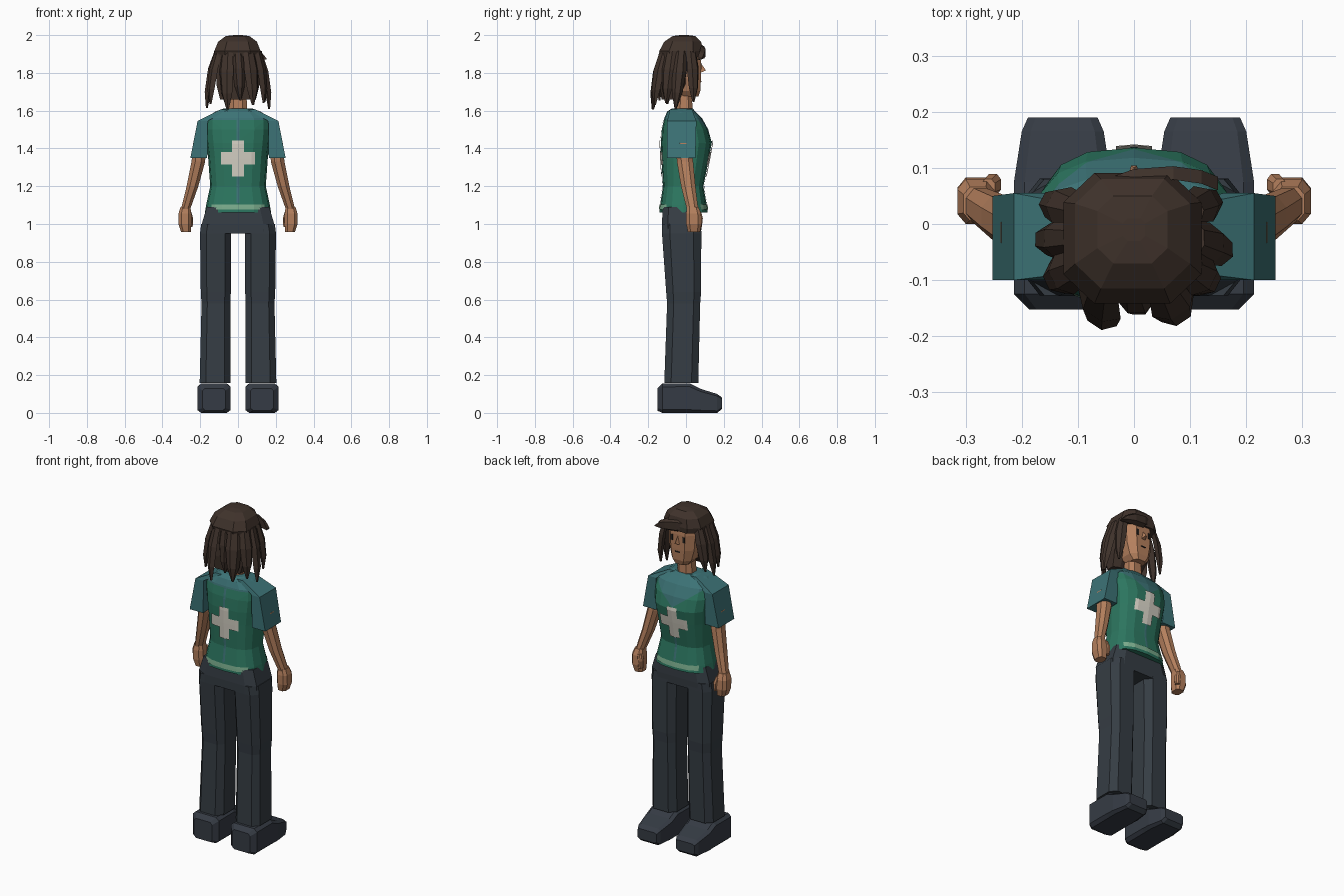
import bpy, bmesh, math
from mathutils import Vector
from mathutils.bvhtree import BVHTree

if "Cube" in bpy.data.objects:
    bpy.data.objects.remove(bpy.data.objects["Cube"])


def material(name, r, g, b):
    m = bpy.data.materials.new(name)
    m.diffuse_color = (r, g, b, 1)
    m.use_nodes = True
    m.node_tree.nodes["Principled BSDF"].inputs["Base Color"].default_value = m.diffuse_color
    return m


SKIN = material("skin", 0.46, 0.215, 0.11)
HAIR = material("dark brown", 0.05, 0.032, 0.024)
GREEN = material("vest green", 0.025, 0.18, 0.115)
TEAL = material("shirt teal", 0.045, 0.17, 0.18)
SLATE = material("trouser slate", 0.036, 0.046, 0.057)
SHOE = material("shoe slate", 0.036, 0.044, 0.058)
WHITE = material("off white", 0.66, 0.63, 0.55)
PALE = material("pale green", 0.2, 0.42, 0.27)
DARK = material("eye dark", 0.02, 0.017, 0.015)


def finish(name, bm, *mats):
    me = bpy.data.meshes.new(name)
    bm.to_mesh(me)
    bm.free()
    for m in mats:
        me.materials.append(m)
    ob = bpy.data.objects.new(name, me)
    bpy.context.collection.objects.link(ob)
    return ob


def loft_bm(rings):
    """Skin a list of closed rings and cap both ends."""
    bm = bmesh.new()
    rows = [[bm.verts.new(p) for p in r] for r in rings]
    n = len(rows[0])
    for a, b in zip(rows, rows[1:]):
        for i in range(n):
            j = (i + 1) % n
            bm.faces.new((a[i], a[j], b[j], b[i]))
    bm.faces.new(rows[0])
    bm.faces.new(rows[-1])
    bmesh.ops.recalc_face_normals(bm, faces=bm.faces[:])
    return bm


def loft(name, rings, mat):
    return finish(name, loft_bm(rings), mat)


def octagon(u0, u1, v0, v1, c=0.5):
    """Chamfered rectangle; c is the share of each half side left straight."""
    cu, cv, ru, rv = (u0 + u1) / 2, (v0 + v1) / 2, (u1 - u0) / 2, (v1 - v0) / 2
    pts = [(1, -c), (1, c), (c, 1), (-c, 1), (-1, c), (-1, -c), (-c, -1), (c, -1)]
    return [(cu + a * ru, cv + b * rv) for a, b in pts]


def level(z, x0, x1, y0, y1, c=0.5, s=1):
    return [(s * x, y, z) for x, y in octagon(x0, x1, y0, y1, c)]


# Torso: vest with shirt yoke, split by a V neckline in front, straight behind
def torso_ring(z, rx, yb, yf, n=16, e=2 / 2.7):
    out = []
    for i in range(n):
        a = 2 * math.pi * i / n
        c, s = round(math.cos(a), 6), round(math.sin(a), 6)
        out.append((rx * math.copysign(abs(c) ** e, c),
                    (yb + yf) / 2 + (yf - yb) / 2 * math.copysign(abs(s) ** e, s), z))
    return out


bm = loft_bm([torso_ring(*r) for r in (
    (1.06, .175, -.14, .115), (1.10, .169, -.137, .11), (1.20, .147, -.122, .092),
    (1.35, .158, -.13, .122), (1.43, .168, -.133, .136), (1.50, .176, -.128, .118),
    (1.56, .172, -.115, .085), (1.595, .12, -.10, .05), (1.612, .075, -.075, .035))])
for nx, z0 in ((-.75, 1.44), (.75, 1.44), (0, 1.55)):
    bmesh.ops.bisect_plane(bm, geom=bm.verts[:] + bm.edges[:] + bm.faces[:],
                           plane_co=(0, 0, z0), plane_no=(nx, 0, 1))
for f in bm.faces:
    c = f.calc_center_median()
    f.material_index = int(c.z > (1.44 + .75 * abs(c.x) if c.y > 0 else 1.55))
bm.normal_update()
tree = BVHTree.FromBMesh(bm)
finish("vest_and_yoke", bm, GREEN, TEAL)


# Thin patches that hug the vest
def patch(name, boxes, side, lift, mat):
    bm = bmesh.new()
    for x0, x1, z0, z1 in boxes:
        nx, nz = (max(2, math.ceil(d / .02)) for d in (x1 - x0, z1 - z0))
        grid = []
        for j in range(nz + 1):
            row = []
            for i in range(nx + 1):
                x, z = x0 + (x1 - x0) * i / nx, z0 + (z1 - z0) * j / nz
                hit = tree.ray_cast(Vector((x, side, z)), Vector((0, -side, 0)))[0]
                row.append(bm.verts.new((x, hit.y + side * lift, z)))
            grid.append(row)
        for j in range(nz):
            for i in range(nx):
                q = [grid[j][i], grid[j][i + 1], grid[j + 1][i + 1], grid[j + 1][i]]
                bm.faces.new(q if side < 0 else q[::-1])
    finish(name, bm, mat)


for side, tag, top in ((-1, "back", 1.55), (1, "front", 1.44)):
    patch(tag + "_seam", [(-.007, .007, 1.11, top)], side, .003, TEAL)
    patch(tag + "_cross", [(-.032, .032, 1.252, 1.443), (-.09, -.032, 1.315, 1.38),
                           (.032, .09, 1.315, 1.38)], side, .007, WHITE)
    patch(tag + "_hem_stripe", [(-.14, .14, 1.076, 1.104)], side, .005, PALE)

# Hips
loft("hips", [level(.95, -.19, .19, -.127, .08, .7), level(1.0, -.192, .192, -.128, .082, .7),
              level(1.09, -.165, .165, -.122, .08, .7)], SLATE)

for s, tag in ((1, "right"), (-1, "left")):
    # Trouser leg
    loft(tag + "_leg", [level(*r, .6, s) for r in (
        (.158, .04, .203, -.115, .065), (.58, .04, .193, -.10, .075),
        (.64, .038, .197, -.105, .08), (.95, .036, .201, -.127, .081),
        (1.0, .02, .195, -.127, .08))], SLATE)
    # Shoe, lofted heel to toe
    loft(tag + "_shoe", [[(s * (.127 + u), y, z) for u, z in octagon(-w, w, z0, z1, .78)]
                         for y, w, z0, z1 in (
        (-.152, .06, .012, .13), (-.125, .087, 0, .155), (.02, .087, 0, .156),
        (.075, .087, 0, .128), (.165, .073, 0, .1), (.19, .062, .02, .082))], SHOE)
    # Sleeve
    loft(tag + "_sleeve", [[(s * x, y, z) for x, y in ((x0, y0), (x1, y0), (x1, y1), (x0, y1))]
                           for z, x0, x1, y0, y1 in (
        (1.35, .163, .252, -.1, .05), (1.545, .16, .214, -.1, .055),
        (1.607, .05, .092, -.085, .032))], TEAL)
    # Arm, hand and thumb
    loft(tag + "_arm", [level(z, x - rx, x + rx, y - ry, y + ry, .45, s) for z, x, y, rx, ry in (
        (1.43, .203, -.015, .034, .04), (1.33, .21, -.005, .036, .043),
        (1.20, .241, .012, .031, .038), (1.07, .28, .036, .024, .03))], SKIN)
    loft(tag + "_hand", [level(z, x - rx, x + rx, y - ry, y + ry, .55, s) for z, x, y, rx, ry in (
        (1.09, .278, .036, .026, .03), (1.055, .281, .04, .034, .04),
        (1.0, .281, .042, .034, .041), (.957, .275, .042, .026, .032))], SKIN)
    loft(tag + "_thumb", [level(*r, .5, s) for r in (
        (1.065, .248, .272, .05, .08), (1.03, .237, .266, .052, .089),
        (.985, .24, .262, .055, .084))], SKIN)

# Neck and head
loft("neck", [level(1.58, -.05, .05, -.055, .035), level(1.74, -.042, .042, -.045, .03)], SKIN)
loft("head", [level(*r, .55) for r in (
    (1.675, -.042, .042, -.03, .066), (1.705, -.066, .066, -.07, .076),
    (1.77, -.083, .083, -.09, .079), (1.86, -.088, .088, -.1, .079),
    (1.94, -.08, .08, -.09, .07))], SKIN)

# Nose, eyes and mouth
loft("nose", [[(-.014, .075, 1.80), (.014, .075, 1.80), (0, .075, 1.855)],
              [(-.005, .104, 1.812), (.005, .104, 1.812), (0, .1, 1.822)]], SKIN)


def face_plate(name, x, z, w, h):
    loft(name, [[(x + a * w, y, z + b * h) for a, b in ((-1, -1), (1, -1), (1, 1), (-1, 1))]
                for y in (.0755, .082)], DARK)


for s, tag in ((1, "right"), (-1, "left")):
    face_plate(tag + "_eye", s * .04, 1.835, .007, .017)
face_plate("mouth", 0, 1.755, .016, .003)

# Hair cap and the mass behind the head
loft("hair_cap", [level(*r, .55) for r in (
    (1.885, -.12, .118, -.135, .088), (1.915, -.126, .12, -.142, .091),
    (1.965, -.105, .1, -.115, .08), (1.995, -.065, .06, -.07, .05),
    (2.0, -.02, .02, -.03, .01))], HAIR)
loft("back_hair", [level(*r, .6) for r in (
    (1.66, -.095, .095, -.13, -.05), (1.74, -.115, .115, -.138, 0),
    (1.91, -.115, .112, -.13, .035))], HAIR)


# Hanging locks: flat tapered strands from the cap to their tips
def lock(name, tx, ty, x, y, z, w):
    out = Vector((tx, ty + .03, 0)).normalized()
    side = Vector((-out.y, out.x, 0))
    a, b = Vector((tx, ty, 1.915)), Vector((x, y, z))
    rings = []
    for t, k, d in ((0, .8, .012), (.35, 1, .018), (.72, .75, .016), (1, .15, .005)):
        p = a.lerp(b, t) + out * (.012 * math.sin(math.pi * t))
        rings.append([p + side * (u * w * k) + out * (v * d) for u, v in
                      ((-1, -.3), (-.45, 1), (.45, 1), (1, -.3), (0, -1))])
    loft(name, rings, HAIR)


for i, args in enumerate((
        (-.108, .03, -.155, .035, 1.66, .036), (-.113, -.025, -.165, -.03, 1.615, .036),
        (-.105, -.08, -.145, -.1, 1.635, .04), (-.06, -.12, -.055, -.175, 1.605, .045),
        (0, -.125, .012, -.14, 1.655, .035), (.06, -.12, .08, -.165, 1.63, .045),
        (.105, -.08, .135, -.105, 1.64, .04), (.113, -.025, .165, -.055, 1.61, .038),
        (.108, .03, .14, .04, 1.645, .036))):
    lock("hair_lock_%d" % (i + 1), *args)

# Swept fringe that flicks out past one temple
loft("fringe", [[(x, y + dy, z + dz * h) for dy, dz in ((-.012, -1), (.012, -.6), (.012, .6), (-.012, 1))]
                for x, y, z, h in ((-.055, .066, 1.925, .02), (0, .086, 1.915, .04),
                                   (.07, .091, 1.905, .035), (.12, .084, 1.89, .022),
                                   (.15, .072, 1.875, .004))], HAIR)
